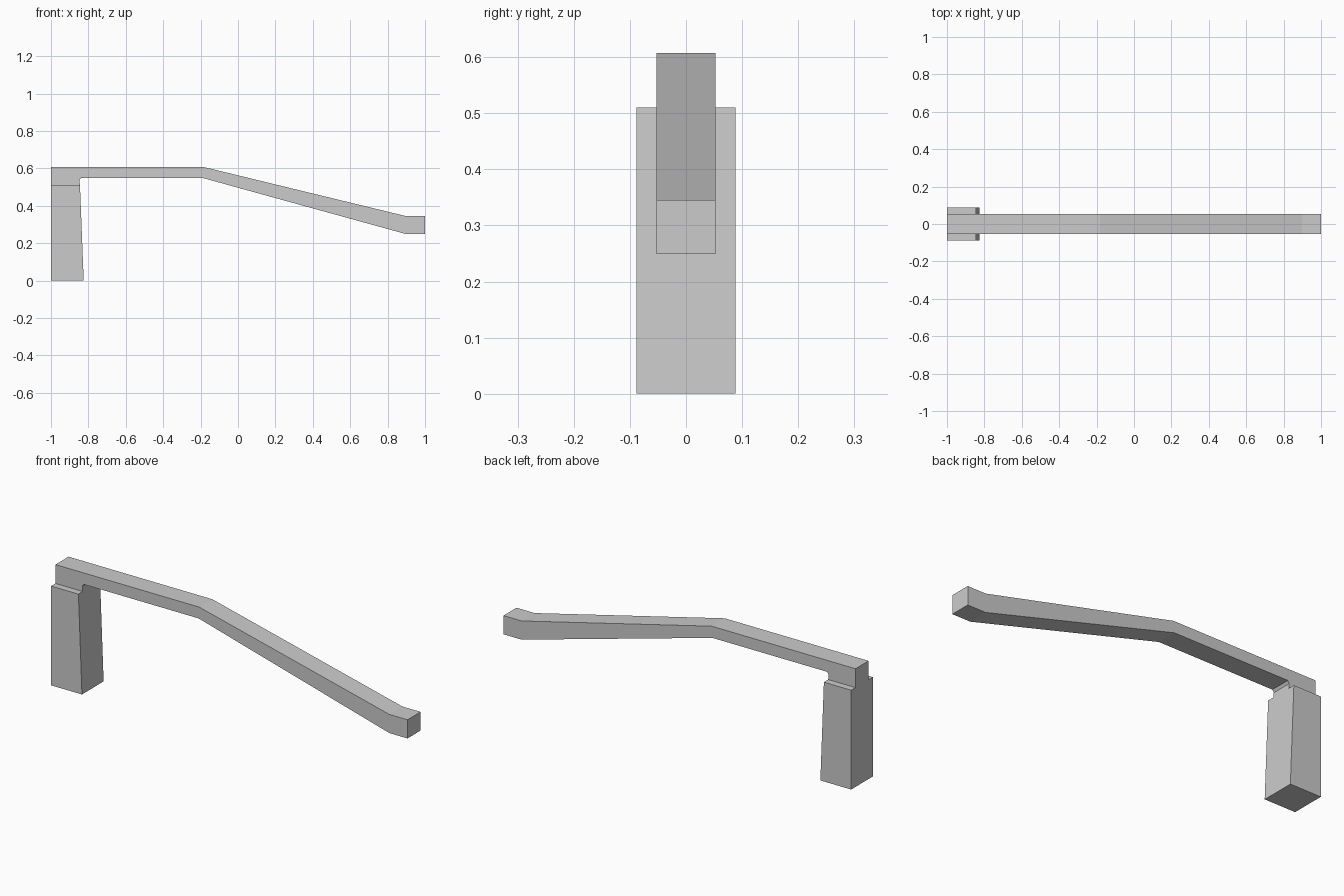
import bpy
import bmesh

cube = bpy.data.objects.get("Cube")
if cube:
    bpy.data.objects.remove(cube, do_unlink=True)

grey = bpy.data.materials.new("light_grey")
grey.use_nodes = True
colour = (0.6, 0.6, 0.6, 1)
grey.diffuse_color = colour
grey.node_tree.nodes["Principled BSDF"].inputs["Base Color"].default_value = colour


def extrude_profile(name, profile, half_width):
    """Extrude an x-z profile evenly to both sides of y = 0."""
    bm = bmesh.new()
    face = bm.faces.new([bm.verts.new((x, -half_width, z)) for x, z in profile])
    result = bmesh.ops.extrude_face_region(bm, geom=[face])
    moved = [v for v in result["geom"] if isinstance(v, bmesh.types.BMVert)]
    bmesh.ops.translate(bm, verts=moved, vec=(0, 2 * half_width, 0))
    bmesh.ops.recalc_face_normals(bm, faces=bm.faces)
    mesh = bpy.data.meshes.new(name)
    bm.to_mesh(mesh)
    bm.free()
    mesh.materials.append(grey)
    obj = bpy.data.objects.new(name, mesh)
    bpy.context.collection.objects.link(obj)
    return obj


# Wide post with a sloping inner face
extrude_profile("post", [(-1, 0), (-0.825, 0), (-0.845, 0.51), (-1, 0.51)], 0.088)

# Narrow arm: neck on the post, level run, downward slope and thicker level tip
arm_profile = [
    (-1, 0.51), (-0.845, 0.51), (-0.848, 0.535), (-0.84, 0.548),
    (-0.187, 0.548), (0.897, 0.249), (1, 0.249),
    (1, 0.345), (0.897, 0.345), (-0.183, 0.607), (-1, 0.607),
]
extrude_profile("arm", arm_profile, 0.053)
